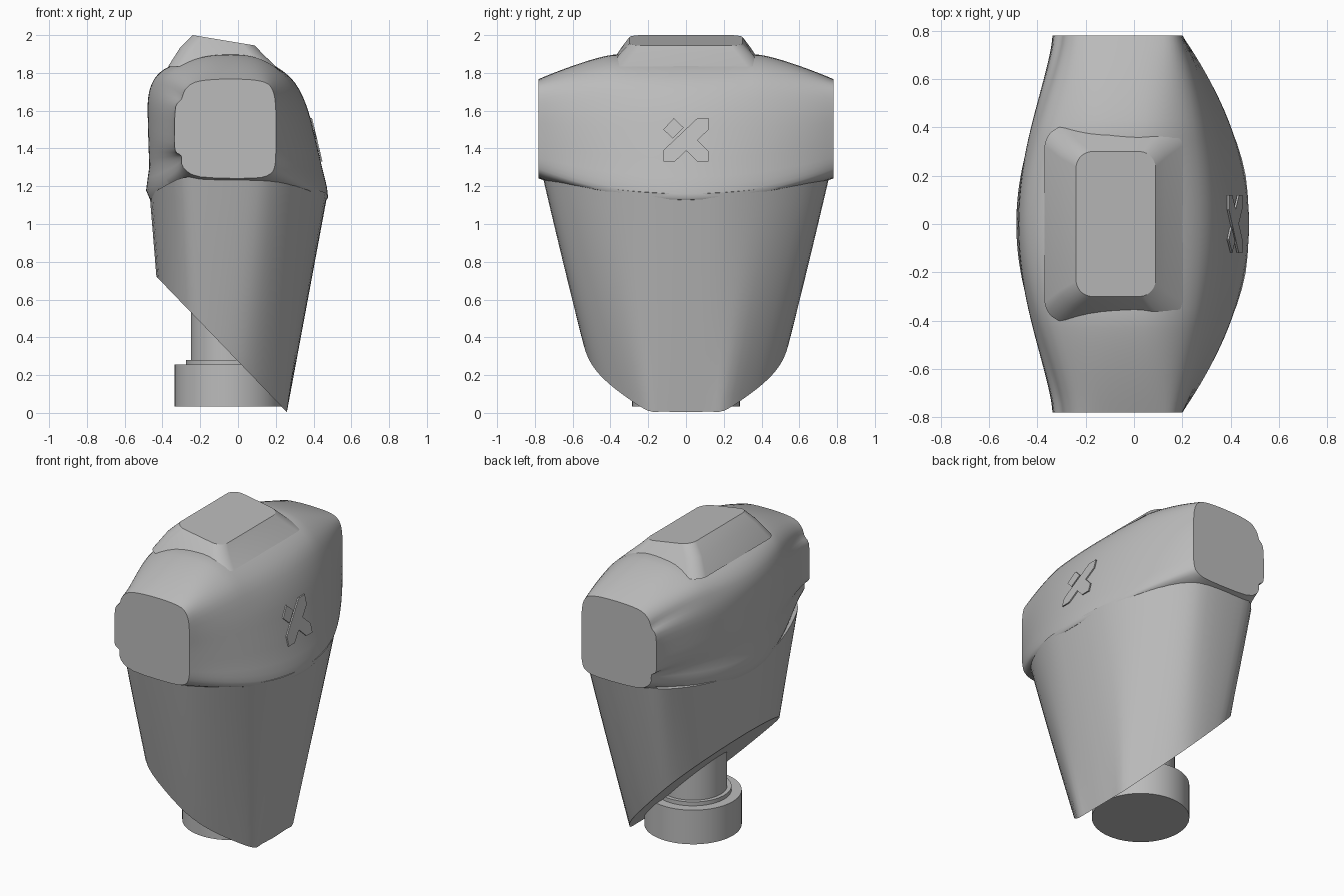
import bpy, bmesh, math
from mathutils import Vector

cube = bpy.data.objects.get("Cube")
if cube:
    bpy.data.objects.remove(cube, do_unlink=True)

GREY = (0.5, 0.5, 0.5, 1)
grey = bpy.data.materials.new("plain grey")
grey.use_nodes = True
grey.diffuse_color = GREY
grey.node_tree.nodes["Principled BSDF"].inputs["Base Color"].default_value = GREY


def finish(name, bm, angle=35):
    """Turn a bmesh into a named, shaded object."""
    bmesh.ops.recalc_face_normals(bm, faces=bm.faces)
    mesh = bpy.data.meshes.new(name)
    bm.to_mesh(mesh)
    bm.free()
    mesh.materials.append(grey)
    ob = bpy.data.objects.new(name, mesh)
    bpy.context.collection.objects.link(ob)
    bpy.ops.object.select_all(action='DESELECT')
    ob.select_set(True)
    bpy.context.view_layer.objects.active = ob
    bpy.ops.object.shade_smooth_by_angle(angle=math.radians(angle))
    return ob


def loft(rings):
    """Bridge closed rings of equal length and cap both ends."""
    bm = bmesh.new()
    loops = [[bm.verts.new(p) for p in ring] for ring in rings]
    for a, b in zip(loops, loops[1:]):
        for i in range(len(a)):
            j = (i + 1) % len(a)
            bm.faces.new((a[i], a[j], b[j], b[i]))
    bm.faces.new(loops[0])
    bm.faces.new(loops[-1])
    return bm


def spline(points, closed, steps=3):
    """Catmull-Rom refinement of a point list."""
    pts = [Vector(p) for p in points]
    n = len(pts)
    out = []
    for i in range(n if closed else n - 1):
        if closed:
            a, b, c, d = (pts[(i + k) % n] for k in (-1, 0, 1, 2))
        else:
            a, b, c, d = (pts[min(max(i + k, 0), n - 1)] for k in (-1, 0, 1, 2))
        for s in range(steps):
            t = s / steps
            out.append(b + (c - a) * t / 2 + (a * 2 - b * 5 + c * 4 - d) * t * t / 2
                       + (b * 3 - a - c * 3 + d) * t ** 3 / 2)
    if not closed:
        out.append(pts[-1])
    return out


# Upper torso: middle section (x, z) blended out to the flat shoulder ends
HALF = 0.78
middle = [(-.466, 1.13), (-.47, 1.3), (-.474, 1.42), (-.477, 1.53), (-.478, 1.64),
          (-.465, 1.72), (-.43, 1.785), (-.36, 1.835), (-.2, 1.885), (-.05, 1.897),
          (.08, 1.885), (.2, 1.835), (.3, 1.75), (.365, 1.62), (.41, 1.45),
          (.445, 1.3), (.475, 1.16), (.44, 1.12), (.2, 1.1), (-.2, 1.1)]
shoulder = [(-.29, 1.3), (-.3, 1.36), (-.333, 1.39), (-.336, 1.5), (-.33, 1.62),
            (-.3, 1.66), (-.28, 1.71), (-.23, 1.75), (-.13, 1.765), (0, 1.767),
            (.1, 1.76), (.16, 1.74), (.19, 1.69), (.2, 1.6), (.2, 1.5),
            (.2, 1.38), (.195, 1.31), (.17, 1.265), (.08, 1.243), (-.2, 1.25)]


def upper_ring(y):
    base = 1 - (y / HALF) ** 2
    crown = 1 - max(0, (abs(y) - .38) / .4) ** 1.3
    ring = []
    for m, s in zip(middle, shoulder):
        tx = base ** 1.5 if m[0] < -.3 else base
        tz = crown if m[1] > 1.7 else base
        ring.append((s[0] + (m[0] - s[0]) * tx, s[1] + (m[1] - s[1]) * tz))
    return [(p.x, y, p.y) for p in spline(ring, True)]


finish("upper_torso", loft([upper_ring(HALF * k / 20) for k in range(-20, 21)]))

# Lower torso: half outlines (x, y) at waist seam and at bottom, mirrored
seam = [(.474, 0), (.462, .2), (.4, .4), (.3, .58), (.18, .71), (.06, .755),
        (-.15, .755), (-.29, .72), (-.36, .59), (-.415, .4), (-.453, .2), (-.468, 0)]
foot = [(.258, 0), (.255, .12), (.25, .2), (.17, .3), (.07, .39), (-.03, .44),
        (-.13, .45), (-.22, .43), (-.3, .36), (-.345, .26), (-.365, .13), (-.373, 0)]


def lower_ring(t):
    half = spline([Vector(f).lerp(Vector(s), t) for f, s in zip(foot, seam)], False)
    full = half + [Vector((p.x, -p.y)) for p in half[-2:0:-1]]
    return [(p.x, p.y, t * (1.16 + .1 * (p.y / HALF) ** 2)) for p in full]


bm = loft([lower_ring(k / 12) for k in range(13)])
# Slanted cut across the underside
cut = bmesh.ops.bisect_plane(bm, geom=bm.verts[:] + bm.edges[:] + bm.faces[:],
                             plane_co=(.26, 0, .003), plane_no=(-.717, 0, -.69),
                             clear_outer=True)
rim = [g for g in cut["geom_cut"] if isinstance(g, bmesh.types.BMEdge)]
bmesh.ops.contextual_create(bm, geom=rim)
finish("lower_torso", bm)


# Neck collar with a slanted top
def rounded_ring(x0, x1, hy, radius, height):
    ring = []
    for k in range(32):
        a = math.tau * (k + .5) / 32
        sx, sy = math.copysign(1, math.cos(a)), math.copysign(1, math.sin(a))
        x = (x0 + x1) / 2 + sx * ((x1 - x0) / 2 - radius) + radius * math.cos(a)
        y = sy * (hy - radius) + radius * math.sin(a)
        ring.append((x, y, height(x)))
    return ring


finish("neck_collar", loft([
    rounded_ring(-.37, .2, .405, .09, lambda x: 1.835),
    rounded_ring(-.305, .13, .345, .08, lambda x: 1.912 - .08 * x),
    rounded_ring(-.24, .09, .3, .07, lambda x: 1.96 - .167 * x)]), 30)


# Waist post, step and base disc
def disc(name, radius, z0, z1):
    bm = bmesh.new()
    bmesh.ops.create_cone(bm, cap_ends=True, segments=64, radius1=radius,
                          radius2=radius, depth=z1 - z0)
    bmesh.ops.translate(bm, verts=bm.verts, vec=(-.05, 0, (z0 + z1) / 2))
    finish(name, bm)


disc("waist_base", .285, .035, .255)
disc("waist_step", .225, .25, .28)
disc("waist_post", .2, .27, .75)

# Crossed chest badge, thin plates lying on the sloped chest
plates = {
    "badge_long_bar": [(.12, .115), (.06, .115), (-.12, -.055), (-.12, -.115),
                       (-.06, -.115), (.12, .055)],
    "badge_lower_arm": [(.12, -.115), (.06, -.115), (0, -.056), (.058, 0), (.12, -.06)],
    "badge_upper_arm": [(-.12, .055), (-.065, .115), (-.012, .065), (-.07, .008)],
}
for name, outline in plates.items():
    rings = [[(.417 + lift - .24 * z, y, 1.445 + z) for y, z in outline]
             for lift in (-.005, .003)]
    finish(name, loft(rings))
